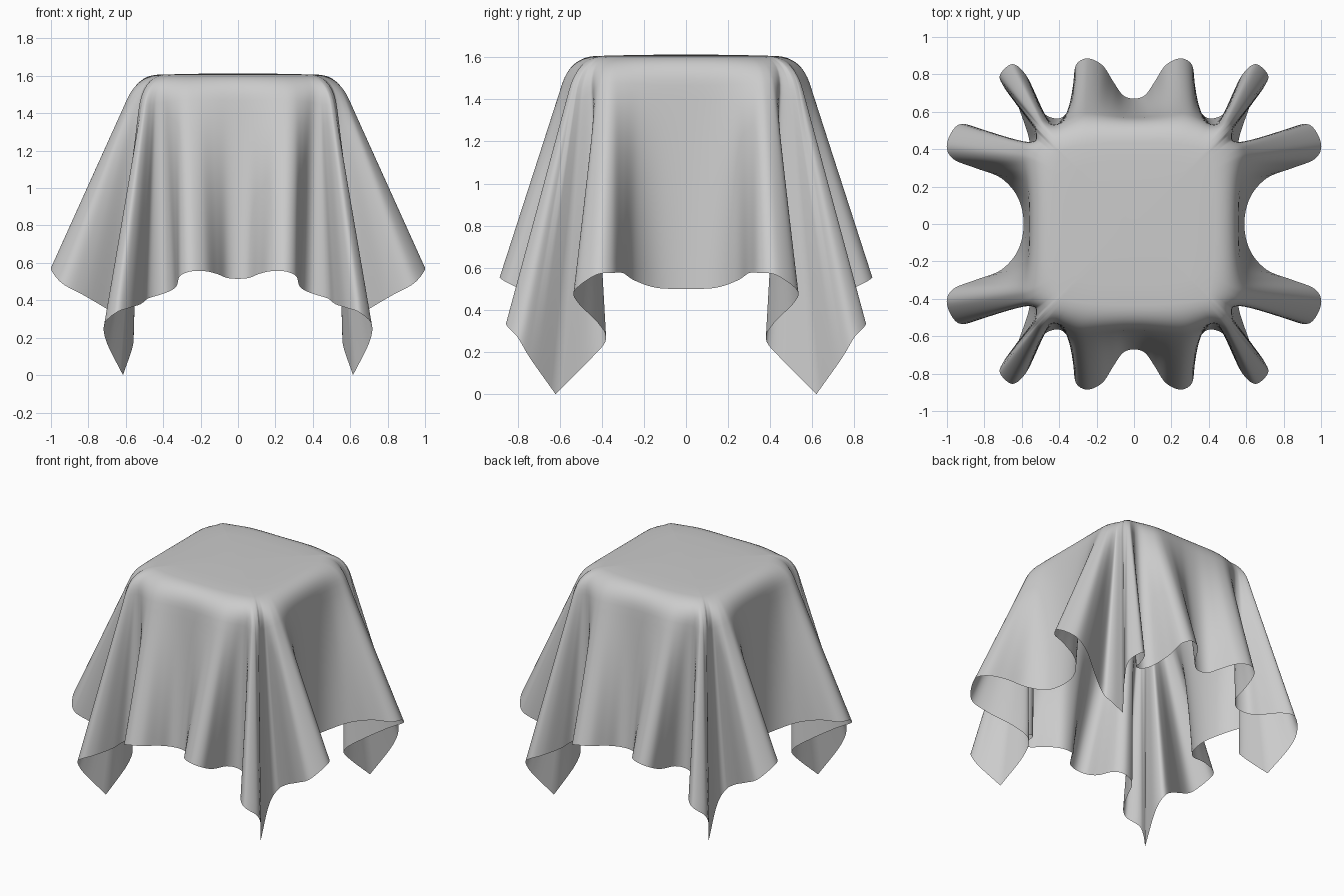
import bpy, bmesh
from mathutils import Vector as V

if "Cube" in bpy.data.objects:
    bpy.data.objects.remove(bpy.data.objects["Cube"])

# Hem of one quarter of the cloth: side middle -> hanging corner
SIDE = [(.59, 0, .50), (.62, .14, .505), (.71, .245, .54), (.85, .30, .575),
        (.97, .35, .575), (1.0, .43, .565), (.94, .53, .49), (.83, .51, .43),
        (.68, .42, .34), (.58, .38, .26), (.56, .45, .17), (.615, .62, 0)]
# Hem from back middle -> hanging corner
BACK = [(0, .67, .515), (.06, .69, .52), (.11, .76, .54), (.17, .85, .555),
        (.25, .885, .555), (.31, .85, .53), (.325, .75, .485), (.345, .62, .46),
        (.40, .565, .435), (.48, .59, .41), (.52, .68, .38), (.58, .80, .36),
        (.65, .855, .335), (.715, .80, .27), (.70, .74, .17), (.615, .62, 0)]
STEPS = 6
TOP = 1.613


def smooth_curve(points, axis):
    """Catmull-Rom curve, mirrored across the symmetry plane at its start."""
    p = [V(q) for q in points]
    before = p[1].copy()
    before[axis] *= -1
    p = [before] + p + [p[-1] * 2 - p[-2]]
    out = []
    for i in range(1, len(p) - 2):
        a, b, c, d = p[i - 1:i + 3]
        for k in range(STEPS):
            t = k / STEPS
            out.append(.5 * (2 * b + (c - a) * t + (2 * a - 5 * b + 4 * c - d) * t * t
                             + (3 * b - a - 3 * c + d) * t ** 3))
    return out + [p[-2]]


def rim_point(p):
    """Rounded square edge: p = 0 side middle, .5 corner, 1 back middle."""
    v = min(p, 1 - p)
    w = .555 - .045 * (v / .5) ** 3
    z = 1.598 - .008 * (v / .5) ** 4
    return V((w, v, z)) if p <= .5 else V((v, w, z))


def columns(hem, back):
    """Cloth lines from the flat top, over the rounded edge, to the hem."""
    dist = [0]
    for a, b in zip(hem, hem[1:]):
        dist.append(dist[-1] + (b - a).length)
    result = []
    for h, s in zip(hem, dist):
        s /= dist[-1]
        gather = (.39 if back else .36) * (1 - (1 - s) ** 4) + .125 * s
        rim = rim_point(1 - gather if back else gather)
        inner = V((rim.x * .78, rim.y * .78, TOP - .007))
        start = rim.lerp(h, .12)
        col = [V((inner.x * f, inner.y * f, TOP - .007 * f * f)) for f in (.25, .5, .75)]
        for k in range(9):
            t = k / 8
            col.append(inner.lerp(rim, t).lerp(rim.lerp(start, t), t))
        col += [start.lerp(h, k / 16) for k in range(1, 17)]
        result.append(col)
    return result


# Quarter of the draped cloth
cols = columns(smooth_curve(SIDE, 1), False)
cols += columns(smooth_curve(BACK, 0), True)[-2::-1]
bm = bmesh.new()
centre = bm.verts.new((0, 0, TOP))
grid = [[bm.verts.new(p) for p in col] for col in cols]
for a, b in zip(grid, grid[1:]):
    bm.faces.new((centre, a[0], b[0]))
    for j in range(len(a) - 1):
        bm.faces.new((a[j], a[j + 1], b[j + 1], b[j]))
for f in bm.faces:
    f.smooth = True
mesh = bpy.data.meshes.new("draped_cloth")
bm.to_mesh(mesh)
bm.free()
cloth = bpy.data.objects.new("draped_cloth", mesh)
bpy.context.collection.objects.link(cloth)

# Mirror the quarter to all four corners
mirror = cloth.modifiers.new("four_quarters", 'MIRROR')
mirror.use_axis = (True, True, False)
mirror.merge_threshold = .0005
